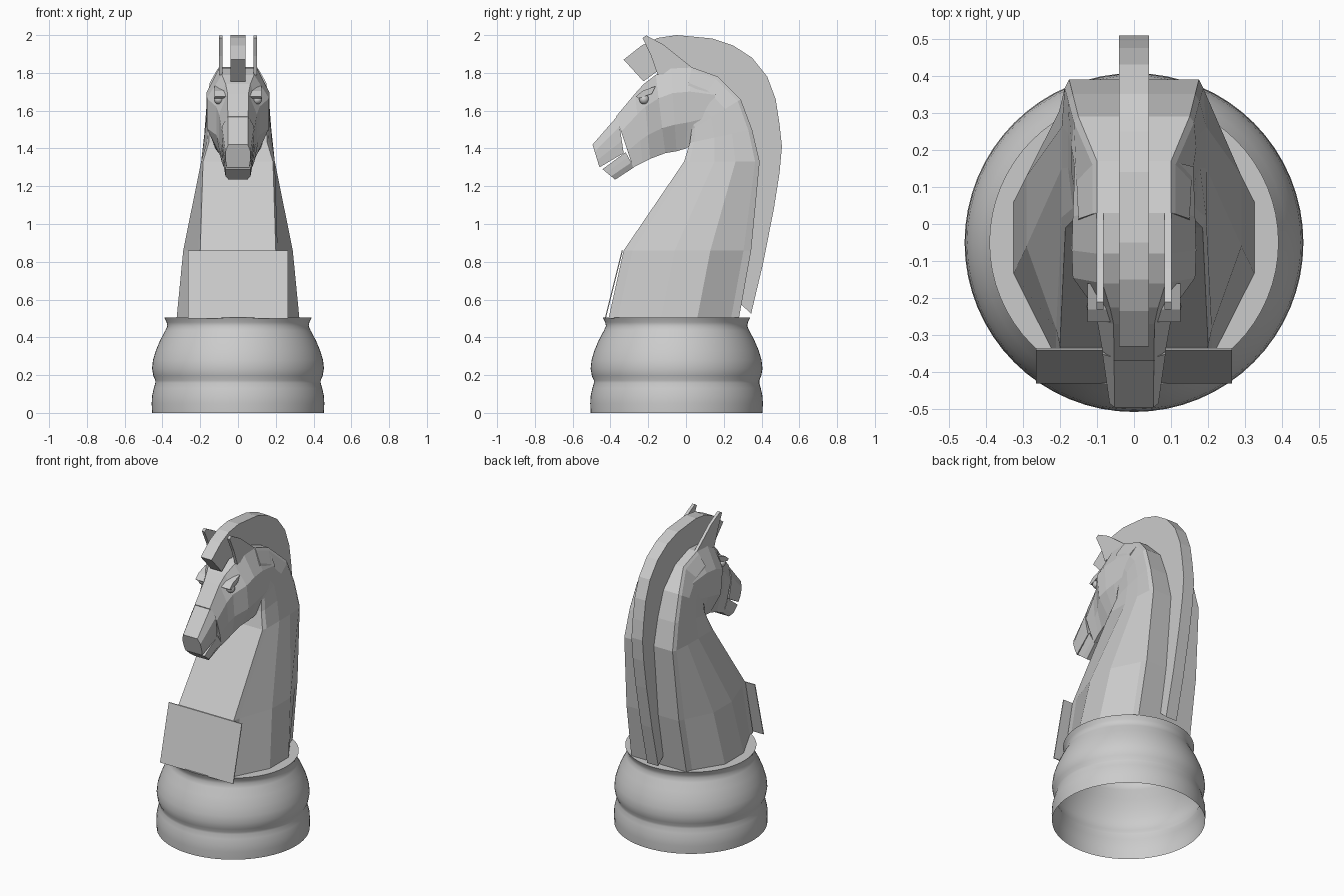
import bpy, bmesh, math

if "Cube" in bpy.data.objects:
    bpy.data.objects.remove(bpy.data.objects["Cube"])


def finish(name, bm, angle=None):
    bmesh.ops.recalc_face_normals(bm, faces=bm.faces)
    me = bpy.data.meshes.new(name)
    bm.to_mesh(me)
    bm.free()
    ob = bpy.data.objects.new(name, me)
    bpy.context.collection.objects.link(ob)
    if angle:
        bpy.ops.object.select_all(action='DESELECT')
        ob.select_set(True)
        bpy.context.view_layer.objects.active = ob
        bpy.ops.object.shade_smooth_by_angle(angle=math.radians(angle))
    return ob


def loft(name, rings):
    """Skin a list of equal-length closed rings and cap both ends."""
    bm = bmesh.new()
    vs = [[bm.verts.new(p) for p in r] for r in rings]
    n = len(vs[0])
    for a, b in zip(vs, vs[1:]):
        for i in range(n):
            j = (i + 1) % n
            bm.faces.new((a[i], a[j], b[j], b[i]))
    bm.faces.new(vs[0])
    bm.faces.new(vs[-1])
    return finish(name, bm)


def section(a, b, pts):
    """Mirrored ring in the plane through a-b (y, z); pts are (half width, 0..1)."""
    half = [(w, a[0] + (b[0] - a[0]) * t, a[1] + (b[1] - a[1]) * t) for w, t in pts]
    return half + [(-x, y, z) for x, y, z in reversed(half)]


def plate(name, outline, x0, x1):
    return loft(name, [[(x, y, z) for y, z in outline] for x in (x0, x1)])


# turned base, open underneath
profile = [(.455, 0), (.457, .05), (.455, .09), (.446, .13), (.438, .158), (.438, .172),
           (.448, .195), (.455, .235), (.45, .28), (.435, .33), (.412, .385),
           (.385, .435), (.374, .46), (.378, .48), (.39, .505)]
N = 64
bm = bmesh.new()
rows = [[bm.verts.new((r * math.cos(2 * math.pi * i / N), -.05 + r * math.sin(2 * math.pi * i / N), z))
         for i in range(N)] for r, z in profile]
for a, b in zip(rows, rows[1:]):
    for i in range(N):
        j = (i + 1) % N
        bm.faces.new((a[i], a[j], b[j], b[i]))
bm.faces.new(rows[-1])
finish("base", bm, 40)

# neck: front point, back point, half widths at front, middle, back
neck = [((-.41, .5), (.28, .5), .2, .325, .2),
        ((-.33, .86), (.345, .86), .2, .29, .19),
        ((-.01, 1.33), (.39, 1.33), .185, .195, .175),
        ((.02, 1.43), (.35, 1.5), .155, .178, .165),
        ((.03, 1.5), (.29, 1.66), .15, .168, .15),
        ((.0, 1.55), (.17, 1.78), .14, .155, .1),
        ((-.02, 1.57), (.03, 1.83), .13, .15, .1)]
loft("neck", [section(f, b, [(wf, 0), (wf + .01, .07), (wm, .4), (wm, .68), (wb + .012, .94), (wb, 1)])
              for f, b, wf, wm, wb in neck])

# flat chest panel
loft("chest_panel", [[(s * .265, y, z) for s, y, z in
                      ((-1, -.43 + d, .5), (1, -.43 + d, .5), (1, -.34 + d, .86), (-1, -.34 + d, .86))]
                     for d in (0, .006)])


# head: top point, bottom point, half widths at top, middle, bottom
def head_part(name, stations):
    loft(name, [section(t, d, [(a, 0), (b, .3), (b, .68), (c, 1)]) for t, d, a, b, c in stations])


head_part("head", [((.17, 1.775), (.12, 1.47), .1, .16, .14),
                   ((.03, 1.83), (.0, 1.4), .1, .165, .12),
                   ((-.08, 1.825), (-.05, 1.385), .1, .168, .11),
                   ((-.16, 1.79), (-.11, 1.375), .085, .165, .1),
                   ((-.225, 1.74), (-.19, 1.345), .065, .115, .09),
                   ((-.27, 1.69), (-.23, 1.325), .055, .1, .085),
                   ((-.37, 1.57), (-.28, 1.3), .054, .085, .075)])
head_part("upper_muzzle", [((-.36, 1.575), (-.33, 1.375), .054, .085, .08),
                           ((-.495, 1.42), (-.458, 1.3), .052, .066, .06)])
head_part("lower_jaw", [((-.32, 1.38), (-.275, 1.3), .078, .08, .07),
                        ((-.442, 1.29), (-.375, 1.235), .066, .066, .05)])

# brows, eyes and ears, mirrored left and right
ear = [(-.23, 1.985), (-.21, 1.998), (-.12, 1.95), (.03, 1.83), (-.04, 1.8), (-.15, 1.79), (-.185, 1.89)]
brow = [(-.16, 1.73), (-.23, 1.705), (-.265, 1.675), (-.25, 1.665), (-.18, 1.69)]
for s, side in ((1, "right"), (-1, "left")):
    plate("ear_" + side, ear, s * .082, s * .101)
    plate("brow_" + side, brow, s * .06, s * .125)
    bm = bmesh.new()
    bmesh.ops.create_uvsphere(bm, u_segments=16, v_segments=10, radius=.026)
    bmesh.ops.translate(bm, vec=(s * .102, -.222, 1.66), verts=bm.verts)
    finish("eye_" + side, bm, 60)

# mane with forelock
mane = [(-.33, 1.87), (-.235, 1.945), (-.15, 1.985), (-.05, 2.0), (.14, 1.982), (.25, 1.945),
        (.35, 1.88), (.43, 1.78), (.475, 1.66), (.495, 1.53), (.508, 1.41), (.495, 1.27),
        (.465, 1.08), (.41, .8), (.345, .525), (.28, .585),
        (.32, .86), (.36, 1.33), (.32, 1.5), (.26, 1.65), (.15, 1.75), (.03, 1.8),
        (-.08, 1.8), (-.15, 1.81), (-.225, 1.755)]
plate("mane", mane, -.04, .04)
